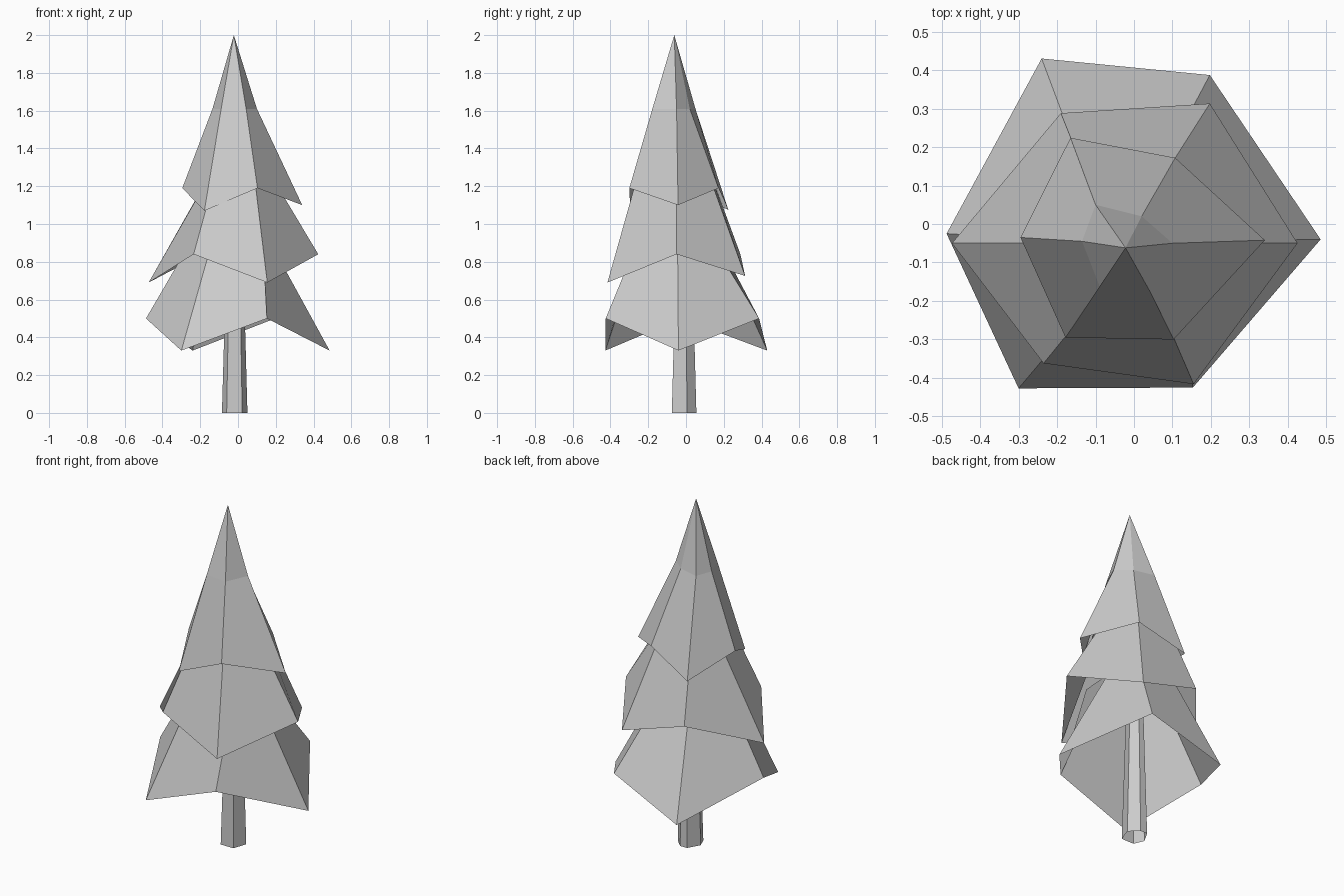
import bpy
import bmesh

old = bpy.data.objects.get("Cube")
if old:
    bpy.data.objects.remove(old, do_unlink=True)

# One plain grey for the whole tree
grey = bpy.data.materials.new("plain grey")
grey.use_nodes = True
grey.diffuse_color = (0.6, 0.6, 0.6, 1)
grey.node_tree.nodes["Principled BSDF"].inputs["Base Color"].default_value = (0.6, 0.6, 0.6, 1)


def shell(name, rings, tip=None):
    """Bridge rings of points into a shell, open below, closed by a tip or a flat cap."""
    bm = bmesh.new()
    rows = [[bm.verts.new(p) for p in ring] for ring in rings]
    n = len(rows[0])
    for low, high in zip(rows, rows[1:]):
        for i in range(n):
            j = (i + 1) % n
            bm.faces.new((low[i], low[j], high[j], high[i]))
    if tip:
        top = bm.verts.new(tip)
        for i in range(n):
            bm.faces.new((rows[-1][i], rows[-1][(i + 1) % n], top))
    else:
        bm.faces.new(rows[-1])
    mesh = bpy.data.meshes.new(name)
    bm.to_mesh(mesh)
    bm.free()
    mesh.materials.append(grey)
    obj = bpy.data.objects.new(name, mesh)
    bpy.context.collection.objects.link(obj)


def level(points, z):
    return [(x, y, z) for x, y in points]


# Trunk: tapered six-sided post
foot = [(.05, .005), (0, .055), (-.045, .055), (-.085, -.015), (-.06, -.075), (.022, -.075)]
taper = [(-.016 + (x + .016) * .67, -.01 + (y + .01) * .67) for x, y in foot]
shell("trunk", [level(foot, 0), level(taper, .8)])

# Branch tiers: hollow skirts with zigzag rims, counter-clockwise from the left-hand corner
shell("lower_branches", [
    [(.485, -.04, .33), (.197, .387, .5), (-.24, .43, .33),
     (-.487, -.025, .5), (-.3, -.427, .33), (.153, -.425, .5)],
    level([(.145, -.045), (.05, .11), (-.135, .15), (-.225, -.04), (-.125, -.22), (.13, -.24)], .95),
])

shell("middle_branches", [
    [(.425, -.05, .84), (.197, .313, .725), (-.19, .288, .84),
     (-.473, -.05, .69), (-.235, -.362, .84), (.155, -.416, .69)],
    level([(.12, -.05), (.055, .09), (-.115, .1), (-.1, -.05), (-.095, -.19), (.075, -.23)], 1.35),
])

shell("upper_branches", [
    [(.34, -.042, 1.1), (.107, .172, 1.19), (-.165, .224, 1.075),
     (-.295, -.035, 1.19), (-.178, -.295, 1.07), (.103, -.3, 1.19)],
    level([(.1, -.05), (.02, .02), (-.1, .05), (-.135, -.045), (-.089, -.163), (.043, -.178)], 1.61),
], tip=(-.022, -.062, 2))
